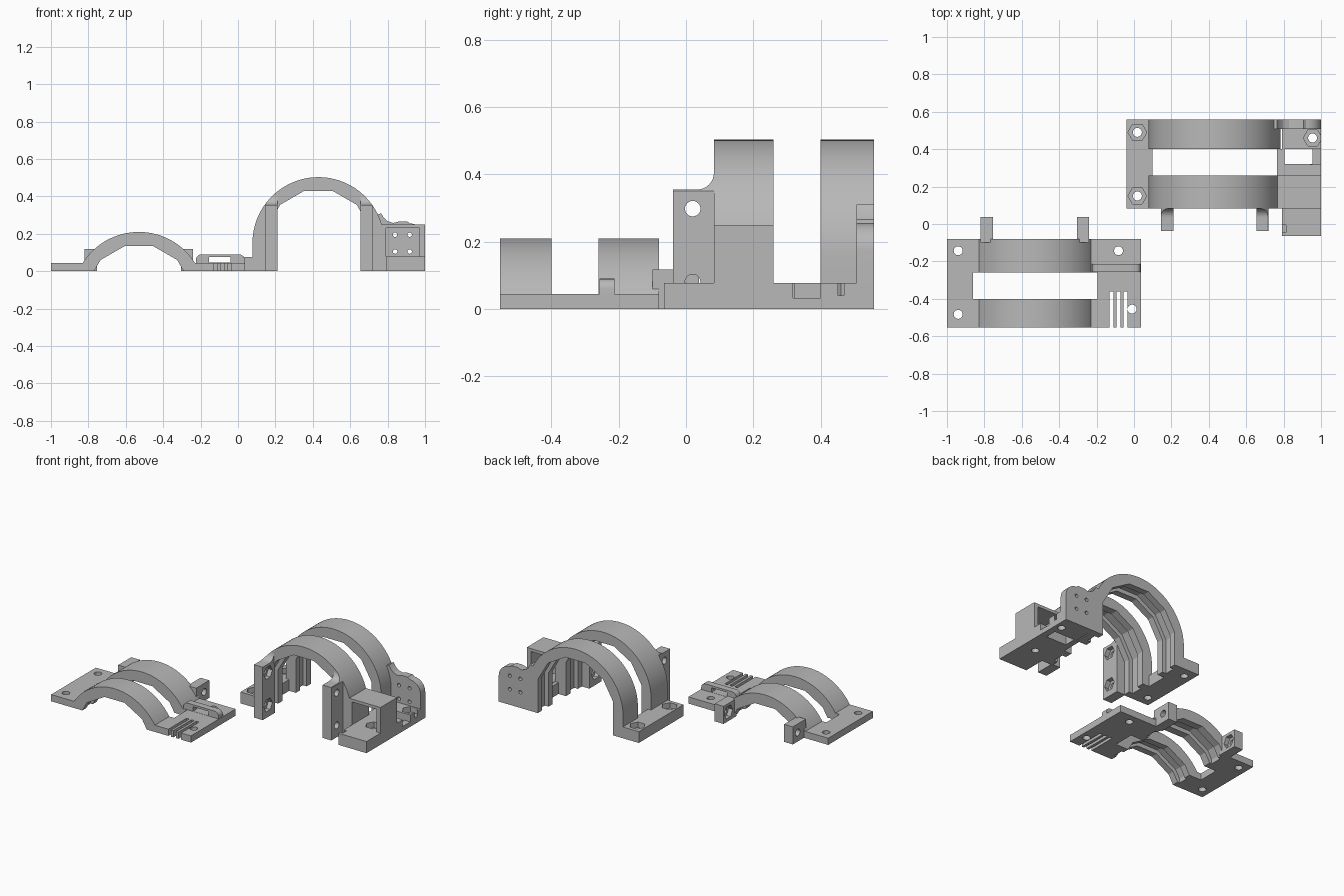
import bpy, bmesh, math

if "Cube" in bpy.data.objects:
    bpy.data.objects.remove(bpy.data.objects["Cube"])

grey = bpy.data.materials.new("plain_grey")
grey.diffuse_color = (0.48, 0.48, 0.48, 1)
grey.use_nodes = True
grey.node_tree.nodes["Principled BSDF"].inputs["Base Color"].default_value = grey.diffuse_color


def prism(name, axis, pts, lo, hi):
    """Extrude a 2D outline along an axis: x->(y,z), y->(x,z), z->(x,y)."""
    place = {'x': lambda a, b, t: (t, a, b),
             'y': lambda a, b, t: (a, t, b),
             'z': lambda a, b, t: (a, b, t)}[axis]
    bm = bmesh.new()
    face = bm.faces.new([bm.verts.new(place(a, b, lo)) for a, b in pts])
    ext = bmesh.ops.extrude_face_region(bm, geom=[face])
    shift = place(0, 0, hi - lo)
    bmesh.ops.translate(bm, vec=shift, verts=[v for v in ext['geom'] if isinstance(v, bmesh.types.BMVert)])
    bmesh.ops.recalc_face_normals(bm, faces=bm.faces)
    me = bpy.data.meshes.new(name)
    bm.to_mesh(me)
    bm.free()
    me.materials.append(grey)
    ob = bpy.data.objects.new(name, me)
    bpy.context.collection.objects.link(ob)
    return ob


def rect(a0, a1, b0, b1):
    return [(a0, b0), (a1, b0), (a1, b1), (a0, b1)]


def box(name, x0, x1, y0, y1, z0, z1):
    return prism(name, 'z', rect(x0, x1, y0, y1), z0, z1)


def arc(cx, cy, r, a0, a1, n):
    return [(cx + r * math.cos(math.radians(a0 + (a1 - a0) * i / n)),
             cy + r * math.sin(math.radians(a0 + (a1 - a0) * i / n))) for i in range(n + 1)]


def hole(axis, a, b, r, lo, hi, n=24):
    return prism("cutter", axis, arc(a, b, r, 0, 360, n)[:-1], lo, hi)


def boolean(ob, others, op='DIFFERENCE'):
    bpy.context.view_layer.objects.active = ob
    for c in others:
        m = ob.modifiers.new("bool", 'BOOLEAN')
        m.object, m.operation, m.solver = c, op, 'EXACT'
        bpy.ops.object.modifier_apply(modifier=m.name)
        bpy.data.objects.remove(c)
    return ob


def bolt_hole(x, y):
    """Screw hole with a hexagonal nut pocket above."""
    return [hole('z', x, y, 0.024, -0.1, 0.2), hole('z', x, y, 0.05, 0.04, 0.2, 6)]


def facets(cx, cz, apothem, angles):
    r = apothem / math.cos(math.radians(15))
    return [(cx + r * math.sin(math.radians(a)), cz + r * math.cos(math.radians(a))) for a in angles]


# ---------- tall clamp half ----------
TX, TZ = 0.43, 0.15


def tall_outer():
    return [(TX + 0.353, 0)] + arc(TX, TZ, 0.353, 0, 180, 48) + [(TX - 0.353, 0)]


def tall_band(name, y0, y1, apothem):
    inner = [(TX - apothem, 0)] + facets(TX, TZ, apothem, (-75, -45, -15, 15, 45, 75)) + [(TX + apothem, 0)]
    prism(name, 'y', tall_outer() + inner, y0, y1)


def low_band(name, y0, y1, apothem):
    cx, cz, r = -0.53, -0.145, 0.355
    end = math.degrees(math.asin(0.145 / r))
    pts = facets(cx, cz, apothem, (-75, -45, -15, 15, 45, 75))

    def ground(p, q):
        t = p[1] / (p[1] - q[1])
        return (p[0] + t * (q[0] - p[0]), 0)
    inner = [ground(pts[1], pts[0])] + pts[1:5] + [ground(pts[4], pts[5])]
    prism(name, 'y', arc(cx, cz, r, end, 180 - end, 36) + inner, y0, y1)


# bands: two lips with a shallow inner groove between them
for label, make, y0, y1 in (("tall_front", tall_band, 0.083, 0.26), ("tall_back", tall_band, 0.40, 0.558),
                            ("low_front", low_band, -0.553, -0.40), ("low_back", low_band, -0.26, -0.08)):
    lip = (y1 - y0) * 0.28
    make(label + "_lip_a", y0, y0 + lip, 0.28)
    make(label + "_groove", y0 + lip, y1 - lip, 0.308)
    make(label + "_lip_b", y1 - lip, y1, 0.28)

# left foot of the tall half
foot = box("tall_left_foot", -0.04, 0.10, 0.083, 0.558, 0, 0.076)
boolean(foot, bolt_hole(0.018, 0.15) + bolt_hole(0.018, 0.49))

# right foot with cable window, side notch and front nick
base = box("tall_right_base", 0.79, 1.0, -0.065, 0.558, 0, 0.078)
boolean(base, [box("cutter", 0.805, 0.955, 0.322, 0.40, -0.1, 0.2),
               box("cutter", 0.94, 1.1, 0.318, 0.40, 0.032, 0.2),
               box("cutter", 0.7, 0.812, -0.045, -0.005, 0.03, 0.2)]
        + bolt_hole(0.955, 0.46) + bolt_hole(0.9, 0.15))
box("tall_right_sill", 0.765, 0.80, 0.26, 0.40, 0, 0.076)

# open housing on the right foot
for name, x0, x1, z0, z1 in (("housing_left_wall", 0.765, 0.79, 0, 0.25), ("housing_right_wall", 0.97, 1.0, 0.07, 0.25),
                             ("housing_roof", 0.74, 1.0, 0.23, 0.25)):
    box(name, x0, x1, 0.083, 0.26, z0, z1)

# rounded rear plate with four holes and a slot
profile = ([(0.74, 0), (1.0, 0)] + arc(0.92, 0.175, 0.08, 0, 90, 10)
           + [(0.905, 0.266), (0.86, 0.266), (0.83, 0.258), (0.80, 0.268), (0.78, 0.285), (0.765, 0.31), (0.74, 0.30)])
plate = prism("rear_plate", 'y', profile, 0.507, 0.558)
boolean(plate, [hole('y', x, z, 0.012, 0.4, 0.7, 12) for x in (0.84, 0.918) for z in (0.105, 0.195)]
        + [box("cutter", 0.835, 0.925, 0.4, 0.7, 0.05, 0.078)])
for i in range(3):
    box("slot_tooth", 0.853 + i * 0.022, 0.863 + i * 0.022, 0.515, 0.555, 0.045, 0.07)

# ---------- upright flanges of the tall half ----------
for name, x0, x1, nut_lo, nut_hi in (("left_flange", 0.145, 0.21, 0.18, 0.3), ("right_flange", 0.655, 0.72, 0.6, 0.685)):
    outline = [(-0.038, 0), (0.09, 0), (0.09, 0.405)] + arc(0.033, 0.405, 0.05, 0, -90, 8) + [(-0.038, 0.355)]
    leg = prism(name, 'x', outline, x0, x1)
    boolean(leg, [prism("cutter", 'y', tall_outer()[1:-1] + [(TX - 0.353, -0.1), (TX + 0.353, -0.1)], -0.2, 0.3)],
            'INTERSECT')
    boolean(leg, [c for z in (0.08, 0.298) for c in (hole('x', 0.02, z, 0.023, x0 - 0.1, x1 + 0.1),
                                                     hole('x', 0.02, z, 0.045, nut_lo, nut_hi, 6))])

# ---------- low clamp half ----------
left = prism("low_left_plate", 'z', [(-1, -0.553), (-0.785, -0.553), (-0.785, -0.40), (-0.86, -0.40),
                                     (-0.86, -0.26), (-0.785, -0.26), (-0.785, -0.08), (-1, -0.08)], 0, 0.045)
boolean(left, [hole('z', -0.94, y, 0.024, -0.1, 0.2) for y in (-0.143, -0.483)])

right = prism("low_right_plate", 'z', [(0.038, -0.553), (0.038, -0.08), (-0.275, -0.08), (-0.275, -0.26),
                                       (-0.195, -0.26), (-0.195, -0.40), (-0.275, -0.40), (-0.275, -0.553)], 0, 0.045)
boolean(right, [hole('z', -0.083, -0.143, 0.024, -0.1, 0.2), hole('z', -0.01, -0.455, 0.024, -0.1, 0.2)]
        + [box("cutter", x - 0.01, x + 0.01, -0.6, -0.36, -0.1, 0.2) for x in (-0.12, -0.083, -0.046)])

# strap bridge on the low plate
bridge = prism("strap_bridge", 'y', [(-0.225, 0.02), (0.036, 0.02)] + arc(0.006, 0.06, 0.03, 0, 90, 6)
               + arc(-0.195, 0.06, 0.03, 90, 180, 6), -0.257, -0.213)
boolean(bridge, [box("cutter", -0.155, -0.04, -0.3, -0.1, 0.046, 0.076)])

# bolt tabs on the back of the low half
for name, x0, x1, nut_lo, nut_hi in (("left_tab", -0.82, -0.755, -0.785, -0.7), ("right_tab", -0.305, -0.24, -0.36, -0.275)):
    tab = box(name, x0, x1, -0.10, 0.038, 0, 0.118)
    boolean(tab, [hole('x', -0.015, 0.06, 0.023, x0 - 0.1, x1 + 0.1), hole('x', -0.015, 0.06, 0.045, nut_lo, nut_hi, 6)])

# smooth round surfaces, keep edges crisp
for ob in bpy.context.collection.objects:
    ob.select_set(True)
    bpy.context.view_layer.objects.active = ob
bpy.ops.object.shade_smooth_by_angle(angle=math.radians(20))
